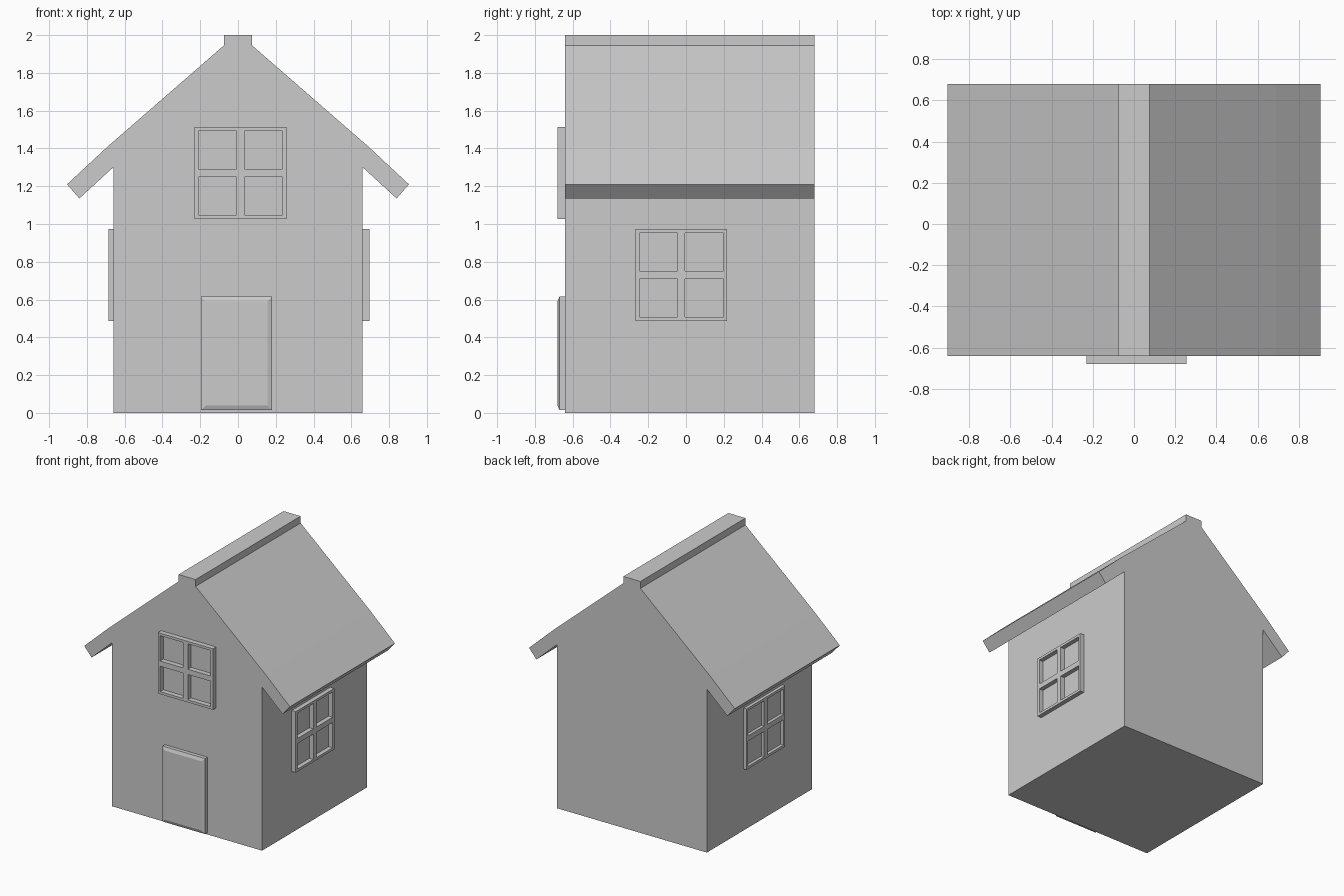
import bpy, bmesh
from mathutils import Vector

if "Cube" in bpy.data.objects:
    bpy.data.objects.remove(bpy.data.objects["Cube"])


def finish(name, bm):
    bmesh.ops.recalc_face_normals(bm, faces=bm.faces[:])
    mesh = bpy.data.meshes.new(name)
    bm.to_mesh(mesh)
    bm.free()
    obj = bpy.data.objects.new(name, mesh)
    bpy.context.collection.objects.link(obj)
    return obj


def extrude(bm, faces, offset):
    geom = bmesh.ops.extrude_face_region(bm, geom=faces)["geom"]
    verts = [g for g in geom if isinstance(g, bmesh.types.BMVert)]
    bmesh.ops.translate(bm, verts=verts, vec=Vector(offset))


def window(name, centre, u_axis, outward, depth, size=0.485, rim=0.02, bar=0.042):
    """Four-pane frame standing on a wall; centre lies on the wall surface."""
    h, b = size / 2, bar / 2
    cuts = [-h, -h + rim, -b, b, h - rim, h]
    c, u = Vector(centre), Vector(u_axis)
    out, up = Vector(outward), Vector((0, 0, 1))
    bm = bmesh.new()
    grid = [[bm.verts.new(c + u * a + up * v) for v in cuts] for a in cuts]
    faces = []
    for i in range(5):
        for j in range(5):
            if i % 2 and j % 2:      # pane opening
                continue
            faces.append(bm.faces.new((grid[i][j], grid[i + 1][j],
                                       grid[i + 1][j + 1], grid[i][j + 1])))
    extrude(bm, faces, out * depth)
    # merge the flat strips into clean faces
    bmesh.ops.recalc_face_normals(bm, faces=bm.faces[:])
    bmesh.ops.dissolve_limit(bm, angle_limit=0.02, verts=bm.verts[:], edges=bm.edges[:])
    return finish(name, bm)


# House: mirrored gable profile with overhanging eaves and ridge cap
FRONT, BACK, WALL = -0.64, 0.68, 0.66
half = [(WALL, 0), (WALL, 1.30), (0.84, 1.135), (0.905, 1.21),
        (0.69, 1.41), (0.075, 1.945), (0.075, 2.0)]
profile = half + [(-x, z) for x, z in reversed(half)]
bm = bmesh.new()
gable = bm.faces.new([bm.verts.new((x, FRONT, z)) for x, z in profile])
extrude(bm, [gable], (0, BACK - FRONT, 0))
finish("house_body", bm)

# Windows on the front gable and both side walls
window("front_window", (0.013, FRONT, 1.27), (1, 0, 0), (0, -1, 0), 0.04)
window("right_window", (WALL, -0.025, 0.73), (0, 1, 0), (1, 0, 0), 0.035)
window("left_window", (-WALL, -0.025, 0.73), (0, 1, 0), (-1, 0, 0), 0.025)

# Door: slab with a chamfered raised panel
rings = [(-0.195, 0.18, 0.015, 0.615, FRONT),
         (-0.195, 0.18, 0.015, 0.615, -0.67),
         (-0.17, 0.155, 0.04, 0.59, -0.68)]
bm = bmesh.new()
loops = [[bm.verts.new((x, y, z)) for x, z in ((x0, z0), (x1, z0), (x1, z1), (x0, z1))]
         for x0, x1, z0, z1, y in rings]
for a, b in zip(loops, loops[1:]):
    for i in range(4):
        j = (i + 1) % 4
        bm.faces.new((a[i], a[j], b[j], b[i]))
bm.faces.new(loops[0])
bm.faces.new(loops[-1])
finish("door", bm)
